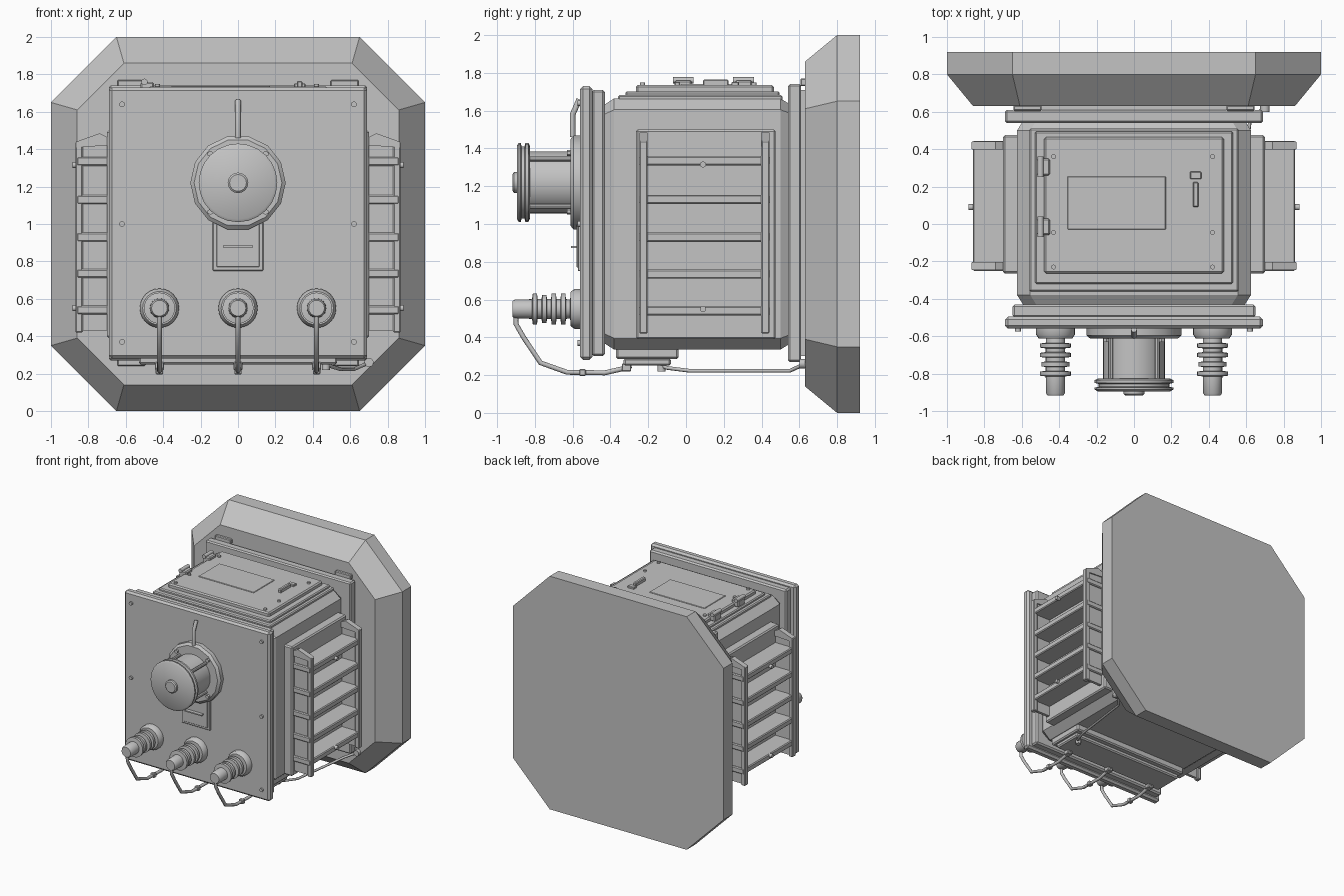
import bpy, bmesh, math
from mathutils import Matrix, Vector

if "Cube" in bpy.data.objects:
    bpy.data.objects.remove(bpy.data.objects["Cube"], do_unlink=True)

GREY = (0.55, 0.55, 0.55, 1)
mat = bpy.data.materials.new("plain grey")
mat.use_nodes = True
mat.diffuse_color = GREY
mat.node_tree.nodes["Principled BSDF"].inputs["Base Color"].default_value = GREY


def finish(name, bm, smooth=False):
    bmesh.ops.recalc_face_normals(bm, faces=bm.faces)
    mesh = bpy.data.meshes.new(name)
    bm.to_mesh(mesh)
    bm.free()
    mesh.materials.append(mat)
    obj = bpy.data.objects.new(name, mesh)
    bpy.context.collection.objects.link(obj)
    if smooth:
        bpy.ops.object.select_all(action='DESELECT')
        obj.select_set(True)
        bpy.context.view_layer.objects.active = obj
        bpy.ops.object.shade_smooth_by_angle(angle=math.radians(35))
    return obj


def add_box(bm, x, y, z, bevel=0.0):
    """Box from (min, max) pairs, with optional chamfered edges."""
    centre = Vector((sum(x) / 2, sum(y) / 2, sum(z) / 2))
    size = (x[1] - x[0], y[1] - y[0], z[1] - z[0])
    m = Matrix.Translation(centre) @ Matrix.Diagonal((*size, 1))
    verts = bmesh.ops.create_cube(bm, size=1, matrix=m)["verts"]
    if bevel:
        edges = list({e for v in verts for e in v.link_edges})
        bmesh.ops.bevel(bm, geom=edges, offset=bevel, segments=1, affect='EDGES')


def box(name, x, y, z, bevel=0.0):
    bm = bmesh.new()
    add_box(bm, x, y, z, bevel)
    return finish(name, bm)


def add_rod(bm, a, b, r, segs=12):
    a, b = Vector(a), Vector(b)
    d = b - a
    m = Matrix.Translation((a + b) / 2) @ d.to_track_quat('Z', 'Y').to_matrix().to_4x4()
    bmesh.ops.create_cone(bm, cap_ends=True, segments=segs, radius1=r, radius2=r,
                          depth=d.length, matrix=m)


def loft(bm, rings):
    """Closed solid through rings of equal length."""
    loops = [[bm.verts.new(p) for p in ring] for ring in rings]
    n = len(loops[0])
    for a, b in zip(loops, loops[1:]):
        for i in range(n):
            j = (i + 1) % n
            bm.faces.new((a[i], a[j], b[j], b[i]))
    bm.faces.new(loops[0])
    bm.faces.new(loops[-1])


def octagon(hx, hz, cut_x, cut_z, y, mid):
    quarter = [(hx, hz - cut_z), (hx - cut_x, hz)]
    half = quarter + [(-x, z) for x, z in reversed(quarter)]
    return [(x, y, mid + z) for x, z in half + [(-x, -z) for x, z in half]]


def octagon_solid(name, rings, mid):
    bm = bmesh.new()
    loft(bm, [octagon(*r, mid) for r in rings])
    return finish(name, bm)


def lathe(name, profile, x, z, segs):
    """Turned part along y from (radius, y) points."""
    bm = bmesh.new()
    turn = [2 * math.pi * i / segs for i in range(segs)]
    loft(bm, [[(x + r * math.cos(t), y, z + r * math.sin(t)) for t in turn]
              for r, y in profile])
    return finish(name, bm, True)


def cable(name, points, radius):
    curve = bpy.data.curves.new(name, 'CURVE')
    curve.dimensions = '3D'
    curve.bevel_depth = radius
    curve.bevel_resolution = 2
    curve.use_fill_caps = True
    spline = curve.splines.new('POLY')
    spline.points.add(len(points) - 1)
    for p, co in zip(spline.points, points):
        p.co = (*co, 1)
    curve.materials.append(mat)
    obj = bpy.data.objects.new(name, curve)
    bpy.context.collection.objects.link(obj)
    bpy.ops.object.select_all(action='DESELECT')
    obj.select_set(True)
    bpy.context.view_layer.objects.active = obj
    bpy.ops.object.convert(target='MESH')


# Wall slab and cabinet body
octagon_solid("wall_slab", [(0.86, 0.86, 0.25, 0.25, 0.63), (1, 1, 0.35, 0.35, 0.8),
                            (1, 1, 0.35, 0.35, 0.92)], 1.0)
octagon_solid("cabinet_body", [(0.59, 0.63, 0.07, 0.05, -0.435), (0.625, 0.665, 0.07, 0.06, -0.38),
                               (0.625, 0.665, 0.07, 0.06, 0.50), (0.60, 0.64, 0.07, 0.05, 0.54)], 1.0)

# Rear mounting frame with clips
box("rear_frame", (-0.69, 0.69), (0.54, 0.61), (0.27, 1.74), 0.01)
box("rear_spacer", (-0.64, 0.64), (0.60, 0.64), (0.3, 1.71))
for side, s in (("right", -1), ("left", 1)):
    for level, z in (("lower", 0.26), ("upper", 1.75)):
        box(f"{level}_{side}_clip", (s * 0.57 - 0.075, s * 0.57 + 0.075),
            (0.605, 0.635), (z - 0.02, z + 0.02), 0.006)

# Front cover
box("front_frame", (-0.65, 0.65), (-0.5, -0.43), (0.30, 1.71), 0.012)
box("front_cover", (-0.69, 0.69), (-0.56, -0.495), (0.28, 1.73), 0.016)
bm = bmesh.new()
for x in (-0.62, 0.62):
    for z in (0.37, 1.0, 1.64):
        add_rod(bm, (x, -0.55, z), (x, -0.575, z), 0.015)
finish("cover_screws", bm, True)

# Roof steps and access door
box("roof_base", (-0.56, 0.56), (-0.36, 0.51), (1.65, 1.682), 0.008)
box("roof_step", (-0.53, 0.53), (-0.32, 0.495), (1.67, 1.702), 0.008)
box("roof_door", (-0.48, 0.48), (-0.265, 0.465), (1.69, 1.735), 0.01)
box("door_plate", (-0.355, 0.17), (-0.03, 0.255), (1.73, 1.74), 0.003)
for i, y in enumerate((0.305, -0.015)):
    bm = bmesh.new()
    add_box(bm, (-0.52, -0.45), (y - 0.045, y + 0.045), (1.70, 1.76), 0.008)
    add_rod(bm, (-0.50, y - 0.055, 1.76), (-0.50, y + 0.055, 1.76), 0.017)
    finish(f"door_hinge_{i + 1}", bm, True)
box("latch_handle", (0.315, 0.345), (0.09, 0.225), (1.73, 1.765), 0.006)
box("latch_plate", (0.30, 0.36), (0.24, 0.28), (1.73, 1.752), 0.004)
bm = bmesh.new()
for x in (-0.43, 0.42):
    for y in (0.36, -0.045, -0.23):
        add_rod(bm, (x, y, 1.73), (x, y, 1.748), 0.013)
finish("door_screws", bm, True)

# Large round connector
PORT = 1.22
lathe("port_flange", [(0.255, -0.555), (0.255, -0.595), (0.235, -0.612)], 0, PORT, 14)
lathe("port_barrel", [(0.165, -0.60), (0.165, -0.84)], 0, PORT, 32)
lathe("port_cap", [(0.19, -0.825), (0.21, -0.835), (0.21, -0.85), (0.19, -0.855), (0.19, -0.87),
                   (0.21, -0.875), (0.21, -0.885), (0.195, -0.895)], 0, PORT, 24)
lathe("port_cap_knob", [(0.055, -0.89), (0.055, -0.91), (0.045, -0.918)], 0, PORT, 16)
bm = bmesh.new()
for sx in (-1, 1):
    for sz in (-1, 1):
        x, z = sx * 0.125, PORT + sz * 0.125
        add_rod(bm, (x, -0.6, z), (x, -0.84, z), 0.013, 8)
        add_rod(bm, (sx * 0.148, -0.6, PORT + sz * 0.155), (sx * 0.148, -0.63, PORT + sz * 0.155), 0.016, 6)
finish("port_tie_rods", bm, True)
cable("port_strap", [(0, -0.60, 1.46), (0, -0.60, 1.58), (0, -0.565, 1.66)], 0.015)

# Label holder below the connector
box("label_holder", (-0.135, 0.135), (-0.572, -0.555), (0.75, 1.02), 0.004)
box("label_inset", (-0.115, 0.115), (-0.58, -0.57), (0.77, 1.0), 0.003)
box("label_tab", (-0.08, 0.08), (-0.61, -0.575), (0.874, 0.884))

# Ribbed insulators and their earth cables
fins = [(0.105, -0.555), (0.105, -0.59), (0.09, -0.612), (0.05, -0.613)]
for y in (-0.635, -0.685, -0.735, -0.785):
    r = 0.083 if y in (-0.635, -0.785) or y == -0.685 else 0.075
    fins += [(0.052, y), (r, y - 0.004), (r, y - 0.026), (0.052, y - 0.03)]
fins += [(0.05, -0.905), (0.042, -0.918)]
for label, x in (("right", -0.42), ("middle", 0), ("left", 0.42)):
    lathe(f"{label}_insulator", fins, x, 0.55, 24)
    cable(f"{label}_earth_cable", [(x, -0.9, 0.53), (x, -0.9, 0.47), (x, -0.86, 0.40), (x, -0.77, 0.265),
                                   (x, -0.63, 0.215), (x, -0.43, 0.212), (x, -0.33, 0.235),
                                   (x, -0.29, 0.25)], 0.013)
    box(f"{label}_cable_collar", (x - 0.02, x + 0.02), (-0.565, -0.53), (0.195, 0.232), 0.005)
    box(f"{label}_cable_lug", (x - 0.025, x + 0.025), (-0.34, -0.29), (0.22, 0.262), 0.005)

# Underside rail and bonding cable
box("bottom_rail", (-0.55, 0.55), (-0.37, -0.04), (0.285, 0.345), 0.01)
box("bottom_rail_foot", (-0.53, 0.53), (-0.33, -0.08), (0.25, 0.29), 0.01)
cable("bonding_cable", [(0.47, -0.13, 0.25), (0.50, -0.1, 0.238), (0.55, 0.02, 0.223),
                        (0.62, 0.55, 0.223), (0.69, 0.62, 0.255)], 0.01)
bm = bmesh.new()
add_rod(bm, (0.47, -0.13, 0.22), (0.47, -0.13, 0.26), 0.022)
add_rod(bm, (0.70, 0.60, 0.26), (0.70, 0.635, 0.26), 0.025)
finish("bonding_bolts", bm, True)


# Louvred coolers on both sides
def span(s, a, b):
    return tuple(sorted((s * a, s * b)))


for side, s in (("right", -1), ("left", 1)):
    box(f"{side}_cooler_base", span(s, 0.61, 0.70), (-0.265, 0.475), (0.39, 1.50), 0.01)
    bm = bmesh.new()
    for z in (0.54, 0.735, 0.93, 1.13, 1.335):
        add_box(bm, span(s, 0.68, 0.862), (-0.25, 0.445), (z - 0.024, z + 0.024), 0.007)
    finish(f"{side}_cooler_shelves", bm)
    bm = bmesh.new()
    for y in (-0.225, 0.42):
        add_box(bm, span(s, 0.69, 0.83), (y - 0.012, y + 0.012), (0.43, 1.44))
        add_box(bm, span(s, 0.83, 0.87), (y - 0.022, y + 0.022), (0.42, 1.44), 0.006)
        # Sloped top arm joining the post to the base
        rings = [[(s * x, y + d, z) for x, z in ((0.69, 1.42), (0.69, 1.46), (0.74, 1.485),
                                                 (0.865, 1.44), (0.865, 1.41))]
                 for d in (-0.022, 0.022)]
        loft(bm, rings)
    finish(f"{side}_cooler_posts", bm)
    bm = bmesh.new()
    for z in (0.55, 1.315):
        add_rod(bm, (s * 0.85, 0.09, z), (s * 0.885, 0.09, z), 0.016)
    finish(f"{side}_cooler_bolts", bm, True)
